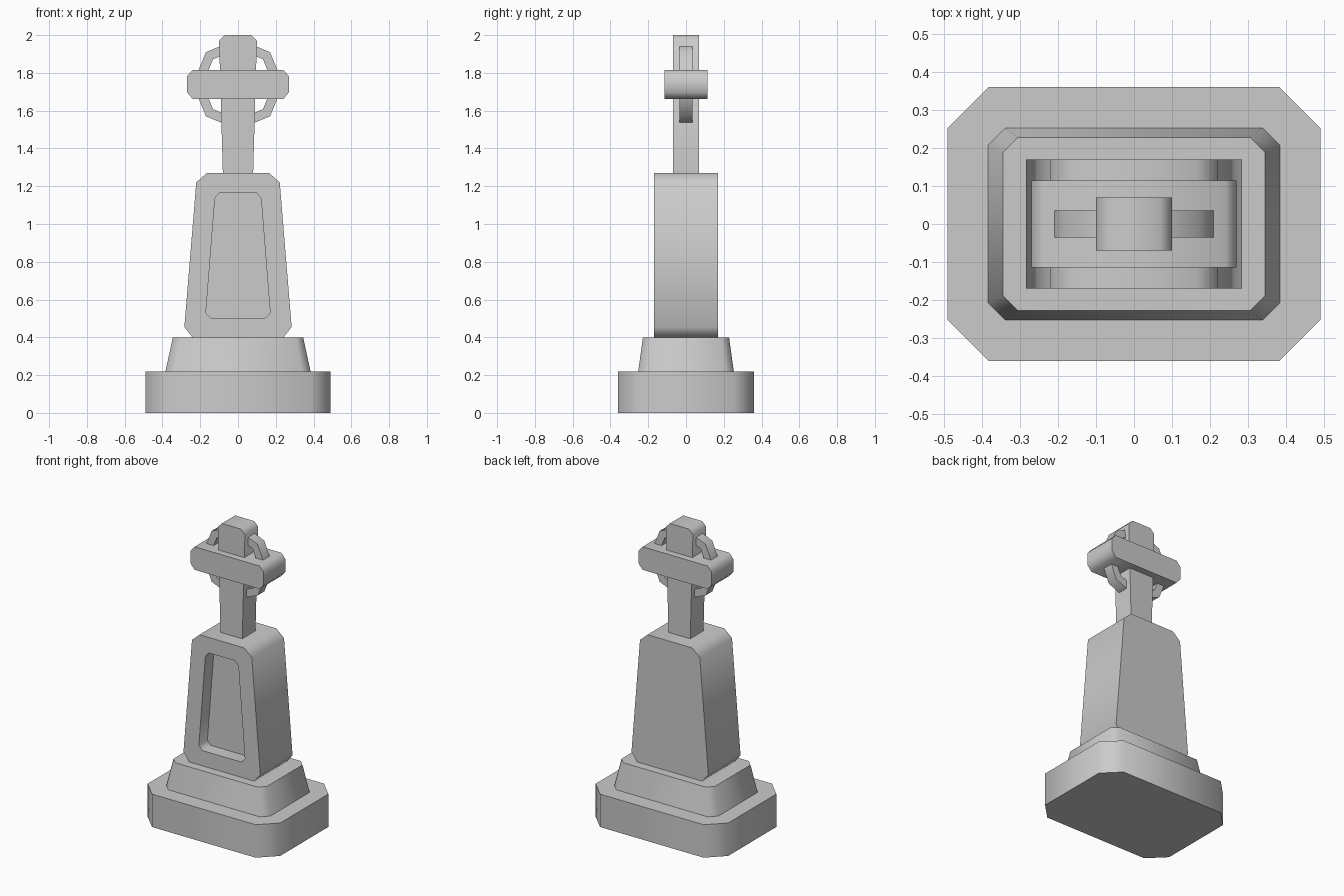
import bpy, bmesh, math

if "Cube" in bpy.data.objects:
    bpy.data.objects.remove(bpy.data.objects["Cube"])


def loft(name, rings, closed=False):
    """Skin matching point rings; cap the ends, or join last ring to first."""
    bm = bmesh.new()
    loops = [[bm.verts.new(p) for p in ring] for ring in rings]
    pairs = list(zip(loops, loops[1:]))
    if closed:
        pairs.append((loops[-1], loops[0]))
    else:
        bm.faces.new(loops[0])
        bm.faces.new(loops[-1])
    for a, b in pairs:
        n = len(a)
        for i in range(n):
            j = (i + 1) % n
            bm.faces.new((a[i], a[j], b[j], b[i]))
    bmesh.ops.recalc_face_normals(bm, faces=bm.faces)
    mesh = bpy.data.meshes.new(name)
    bm.to_mesh(mesh)
    bm.free()
    obj = bpy.data.objects.new(name, mesh)
    bpy.context.collection.objects.link(obj)
    bpy.ops.object.select_all(action='DESELECT')
    bpy.context.view_layer.objects.active = obj
    obj.select_set(True)
    bpy.ops.object.shade_smooth_by_angle(angle=math.radians(60))
    return obj


def plan(x, y, c, z):
    """Chamfered rectangle lying flat at height z."""
    return [(x, y - c, z), (x - c, y, z), (c - x, y, z), (-x, y - c, z),
            (-x, c - y, z), (c - x, -y, z), (x - c, -y, z), (x, c - y, z)]


def upright(half, y):
    """Mirror a right-hand (x, z) profile, listed bottom to top, at depth y."""
    return [(x, y, z) for x, z in half] + [(-x, y, z) for x, z in reversed(half)]


# Stepped plinth
loft("plinth_base", [plan(0.49, 0.36, 0.107, 0), plan(0.49, 0.36, 0.107, 0.22)])
loft("plinth_step", [plan(0.384, 0.253, 0.046, 0.22), plan(0.345, 0.228, 0.04, 0.40)])

# Tapered body with a recessed front panel
body = [(0.237, 0.395), (0.284, 0.455), (0.221, 1.22), (0.165, 1.27)]
panel = [(0.145, 0.502), (0.17, 0.53), (0.122, 1.137), (0.097, 1.166)]
loft("body", [upright(body, 0.17), upright(body, -0.17),
              upright(panel, -0.17), upright(panel, -0.08)])

# Cross shaft and arms
shaft = [(0.08, 1.26), (0.10, 1.97), (0.07, 2.0)]
loft("cross_shaft", [upright(shaft, 0.07), upright(shaft, -0.07)])
arms = [(0.24, 1.662), (0.27, 1.697), (0.27, 1.782), (0.24, 1.816)]
loft("cross_arms", [upright(arms, 0.115), upright(arms, -0.115)])


# Octagonal ring behind the cross arms
def octagon(r, y):
    return [(r * math.cos(i * math.pi / 4), y, 1.74 + r * math.sin(i * math.pi / 4))
            for i in range(8)]


loft("cross_ring", [octagon(0.24, 0.035), octagon(0.24, -0.035),
                    octagon(0.187, -0.035), octagon(0.187, 0.035)], closed=True)
